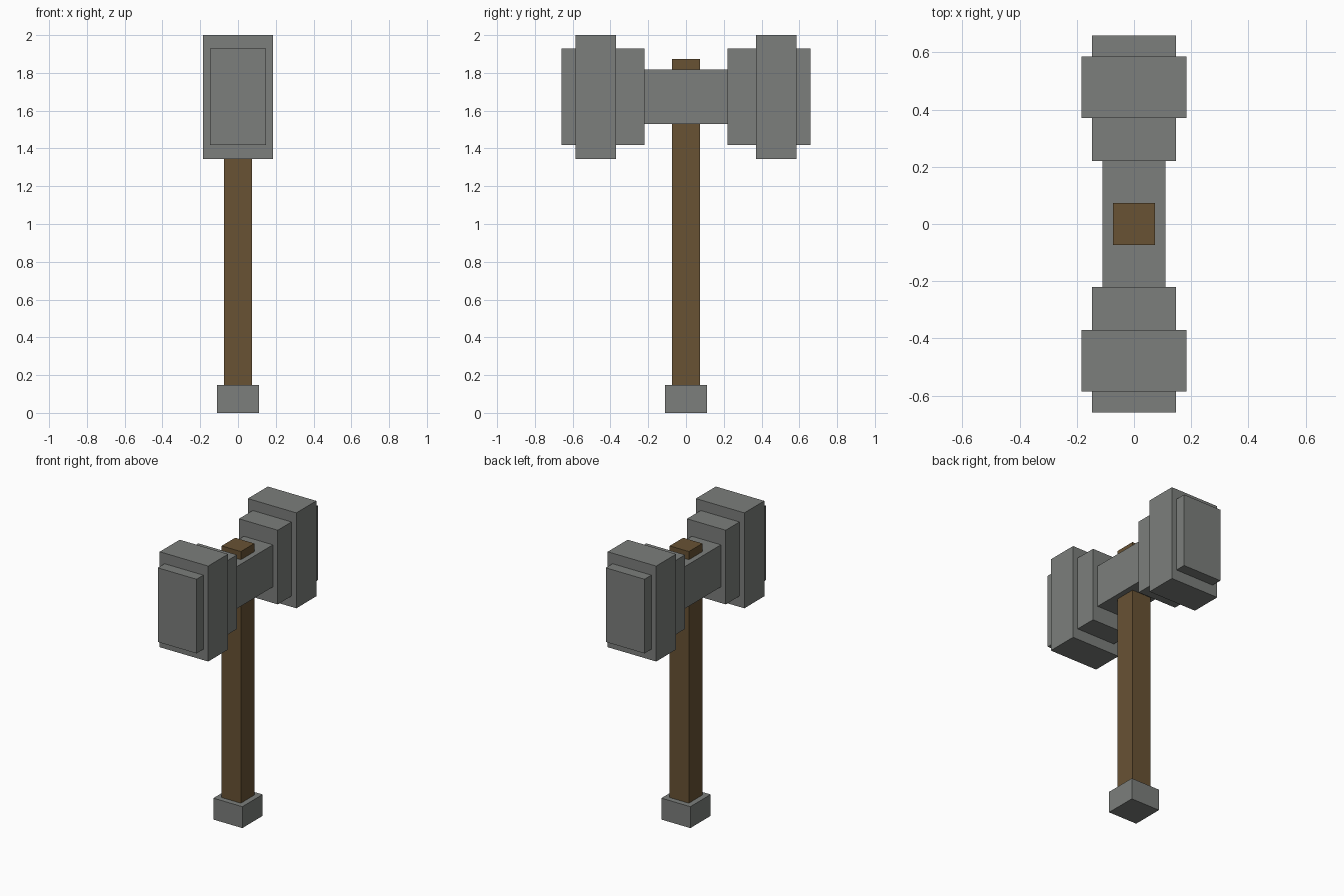
import bpy

if "Cube" in bpy.data.objects:
    bpy.data.objects.remove(bpy.data.objects["Cube"])


def material(name, rgb):
    m = bpy.data.materials.new(name)
    m.diffuse_color = (*rgb, 1.0)
    m.use_nodes = True
    m.node_tree.nodes["Principled BSDF"].inputs["Base Color"].default_value = m.diffuse_color
    return m


stone = material("stone grey", (0.2, 0.21, 0.2))
wood = material("brown wood", (0.138, 0.085, 0.034))


def box(name, half_x, y0, y1, z0, z1, mat):
    """Flat-sided block centred on x, spanning the given y and z ranges."""
    bpy.ops.mesh.primitive_cube_add(size=1, location=(0, (y0 + y1) / 2, (z0 + z1) / 2))
    ob = bpy.context.object
    ob.name = name
    ob.scale = (2 * half_x, y1 - y0, z1 - z0)
    bpy.ops.object.transform_apply(location=False, rotation=False, scale=True)
    ob.data.materials.append(mat)
    return ob


# Handle with its pommel
box("pommel", 0.11, -0.11, 0.11, 0.0, 0.147, stone)
box("handle", 0.073, -0.073, 0.073, 0.147, 1.874, wood)

# Bar joining the two hammer heads
box("head_bar", 0.11, -0.221, 0.221, 1.529, 1.818, stone)

# Each head: a long inner block wrapped by a wider band
for side, s in (("front", -1), ("back", 1)):
    for part, hx, a, b, z0, z1 in (
        ("head_block", 0.147, 0.221, 0.66, 1.419, 1.928),
        ("head_band", 0.184, 0.37, 0.586, 1.345, 2.0),
    ):
        y0, y1 = sorted((s * a, s * b))
        box(f"{side}_{part}", hx, y0, y1, z0, z1, stone)
